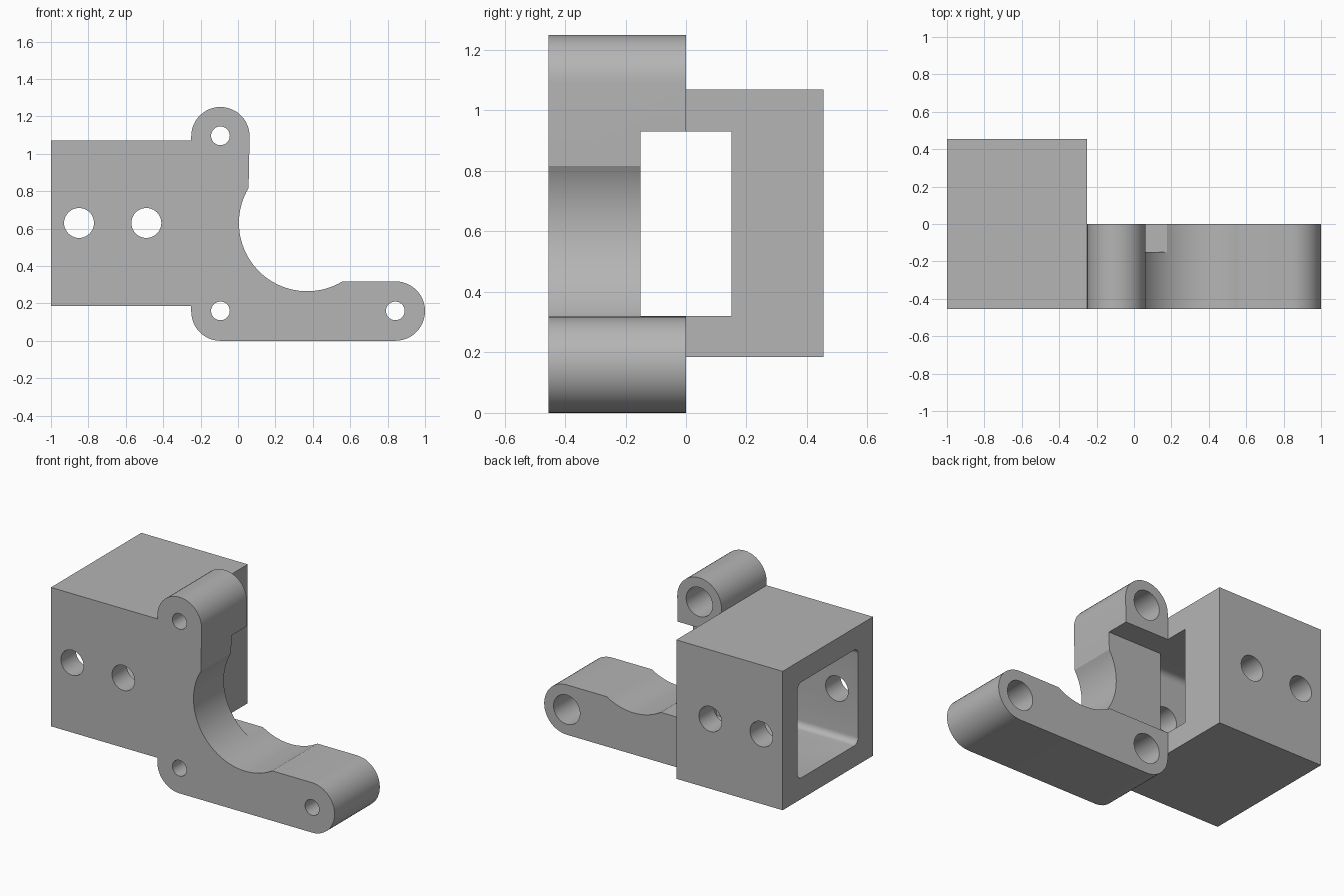
import bpy, bmesh
from math import pi, cos, sin, asin

cube = bpy.data.objects.get("Cube")
if cube:
    bpy.data.objects.remove(cube, do_unlink=True)

grey = bpy.data.materials.new("plain grey")
grey.use_nodes = True
colour = (0.46, 0.46, 0.46, 1)
grey.diffuse_color = colour
grey.node_tree.nodes["Principled BSDF"].inputs["Base Color"].default_value = colour

HALF = 0.455               # half depth of the bracket
LOW, HIGH = 0.32, 0.93     # vertical limits of the tunnel


def arc(cx, cz, r, start, end, steps=24):
    return [(cx + r * cos(start + (end - start) * i / steps),
             cz + r * sin(start + (end - start) * i / steps)) for i in range(steps + 1)]


def prism(name, outline, near, far, axis="y"):
    """Extrude a flat outline along y or x."""
    bm = bmesh.new()
    place = (lambda u, v: (u, near, v)) if axis == "y" else (lambda u, v: (near, u, v))
    face = bm.faces.new([bm.verts.new(place(u, v)) for u, v in outline])
    ring = bmesh.ops.extrude_face_region(bm, geom=[face])["geom"]
    shift = (0, far - near, 0) if axis == "y" else (far - near, 0, 0)
    bmesh.ops.translate(bm, vec=shift, verts=[g for g in ring if isinstance(g, bmesh.types.BMVert)])
    bmesh.ops.recalc_face_normals(bm, faces=bm.faces)
    mesh = bpy.data.meshes.new(name)
    bm.to_mesh(mesh)
    bm.free()
    mesh.materials.append(grey)
    obj = bpy.data.objects.new(name, mesh)
    bpy.context.collection.objects.link(obj)
    return obj


def rect(u0, u1, v0, v1):
    return [(u0, v0), (u1, v0), (u1, v1), (u0, v1)]


def combine(target, tool, operation):
    tool.hide_render = True
    mod = target.modifiers.new("combine", "BOOLEAN")
    mod.operation, mod.solver, mod.object = operation, "EXACT", tool
    bpy.context.view_layer.objects.active = target
    bpy.ops.object.modifier_apply(modifier=mod.name)
    bpy.data.objects.remove(tool, do_unlink=True)


# Square housing
bracket = prism("bracket", rect(-1, -0.25, 0.185, 1.07), -HALF, HALF)

# Flange with rounded lugs and a concave inner corner, keyed into the housing
R = 0.156
BITE = 0.365
a_top = pi - asin(0.187 / BITE)
a_low = 2 * pi - asin(0.312 / BITE)
outline = arc(-0.094, R, R, pi, 1.5 * pi, 12)
outline += arc(0.841, 0.159, 0.159, -pi / 2, pi / 2)
outline += arc(0.37, 0.63, BITE, a_low, a_top, 40)
outline += arc(-0.094, 1.094, R, 0, pi)
outline += [(-0.25, 1.0), (-0.4, 1.0), (-0.4, 0.3), (-0.25, 0.3)]
combine(bracket, prism("flange", outline, -HALF, 0), "UNION")

# Narrow slot through the end wall and the back of the flange
combine(bracket, prism("slot", rect(-0.15, 0.15, LOW, HIGH), -0.6, 1.2, "x"), "DIFFERENCE")

# Wide pocket with rounded corners, open on the far end of the housing
W, F = 0.305, 0.04
pocket = []
for i, (y, z) in enumerate([(W - F, HIGH - F), (F - W, HIGH - F), (F - W, LOW + F), (W - F, LOW + F)]):
    pocket += arc(y, z, F, i * pi / 2, (i + 1) * pi / 2, 6)
combine(bracket, prism("pocket", pocket, -1.1, -0.32, "x"), "DIFFERENCE")


def bore(x, z, r, near, far):
    circle = arc(x, z, r, 0, 2 * pi, 40)[:-1]
    combine(bracket, prism("bore", circle, near, far), "DIFFERENCE")


# Cross holes through both housing walls
for x in (-0.85, -0.49):
    bore(x, 0.63, 0.08, -0.6, 0.6)

# Screw holes in the lugs, counterbored from the back
for x, z in ((-0.094, 1.096), (-0.094, 0.16), (0.841, 0.16)):
    bore(x, z, 0.05, -0.6, 0.1)
    bore(x, z, 0.093, -0.3, 0.1)

# Smooth curved walls, crisp edges
bpy.ops.object.select_all(action="DESELECT")
bracket.select_set(True)
bpy.context.view_layer.objects.active = bracket
bpy.ops.object.shade_smooth_by_angle(angle=pi / 7)
